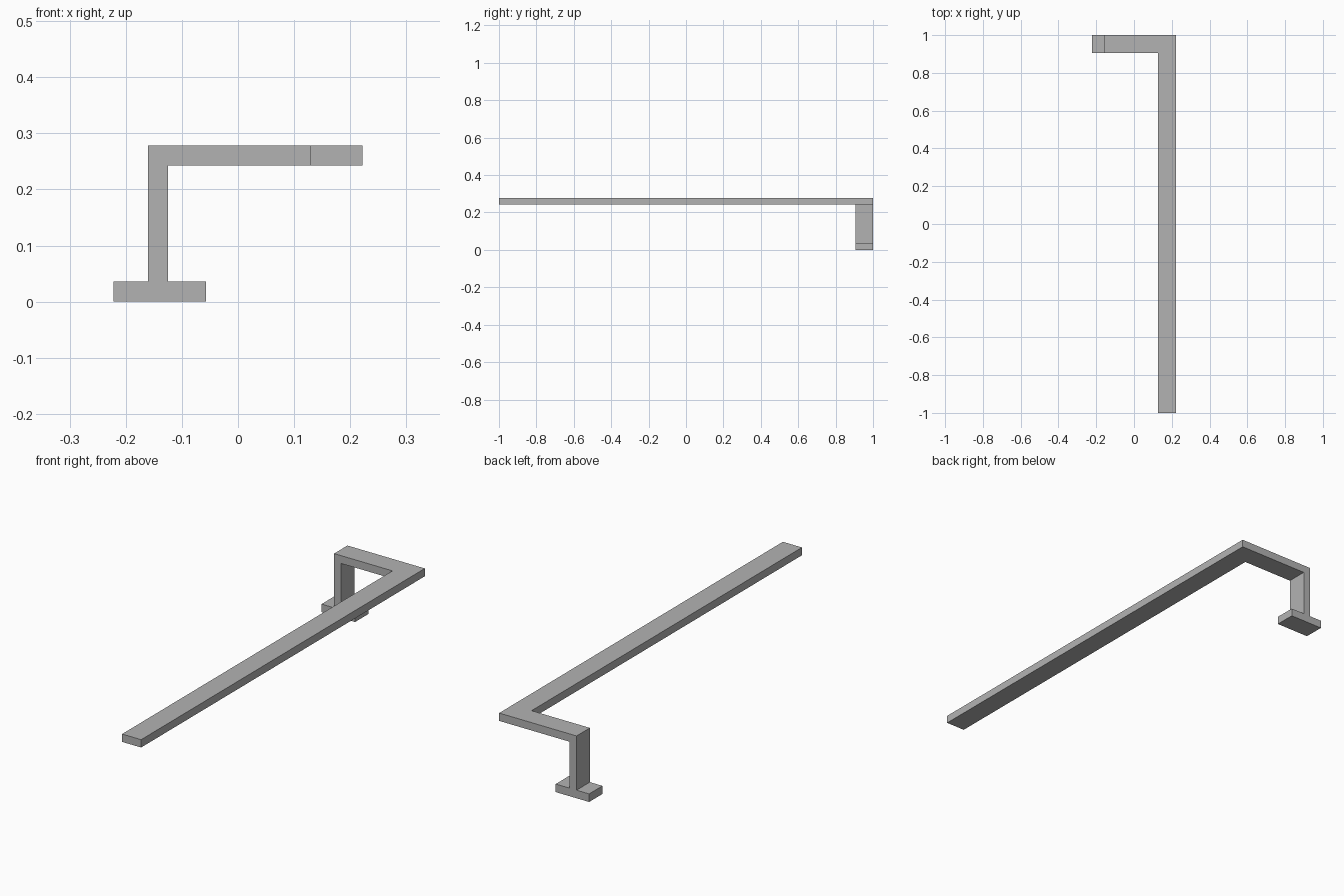
import bpy
import bmesh
import math
from mathutils import Vector

cube = bpy.data.objects.get("Cube")
if cube:
    bpy.data.objects.remove(cube, do_unlink=True)

# Plain grey material
grey = bpy.data.materials.new("mid_grey")
grey.use_nodes = True
colour = (0.45, 0.45, 0.45, 1)
grey.diffuse_color = colour
grey.node_tree.nodes["Principled BSDF"].inputs["Base Color"].default_value = colour

# Main dimensions
HALF_WIDTH, HALF_LENGTH, BAR_WIDTH = 0.222, 1.0, 0.094
TOP, UNDERSIDE, FOOT_TOP = 0.278, 0.243, 0.036
POST_LEFT, POST_RIGHT, FOOT_RIGHT = -0.16, -0.125, -0.057
CORNER = HALF_WIDTH - BAR_WIDTH
BACK_FRONT = HALF_LENGTH - BAR_WIDTH

bm = bmesh.new()


def profile_face(points):
    return bm.faces.new([bm.verts.new((x, BACK_FRONT, z)) for x, z in points])


def extrude(faces, y):
    result = bmesh.ops.extrude_face_region(bm, geom=faces)
    verts = [g for g in result["geom"] if isinstance(g, bmesh.types.BMVert)]
    bmesh.ops.translate(bm, verts=verts, vec=Vector((0, y, 0)))


# Foot, post and cross arm outline
bracket = profile_face([
    (-HALF_WIDTH, 0), (FOOT_RIGHT, 0), (FOOT_RIGHT, FOOT_TOP),
    (POST_RIGHT, FOOT_TOP), (POST_RIGHT, UNDERSIDE), (CORNER, UNDERSIDE),
    (CORNER, TOP), (POST_LEFT, TOP), (POST_LEFT, FOOT_TOP),
    (-HALF_WIDTH, FOOT_TOP)])
# End of the long bar
bar_end = profile_face([
    (CORNER, UNDERSIDE), (HALF_WIDTH, UNDERSIDE),
    (HALF_WIDTH, TOP), (CORNER, TOP)])
bmesh.ops.remove_doubles(bm, verts=bm.verts[:], dist=0.0001)

# Thicken the bracket, then draw the long bar out to the front
back = bmesh.ops.duplicate(bm, geom=bm.verts[:] + bm.edges[:] + bm.faces[:])
back_faces = [g for g in back["geom"] if isinstance(g, bmesh.types.BMFace)]
front_faces = [f for f in bm.faces if f not in back_faces]
bmesh.ops.translate(
    bm, vec=(0, BAR_WIDTH, 0),
    verts=[g for g in back["geom"] if isinstance(g, bmesh.types.BMVert)])
bmesh.ops.bridge_loops(bm, edges=[e for e in bm.edges if e.is_boundary])
bar_face = max(front_faces, key=lambda f: f.calc_center_median().x)
extrude([bar_face], -HALF_LENGTH - BACK_FRONT)

# Merge coplanar faces into clean flat sides
bmesh.ops.recalc_face_normals(bm, faces=bm.faces[:])
bmesh.ops.dissolve_limit(bm, angle_limit=math.radians(1),
                         verts=bm.verts[:], edges=bm.edges[:])
bmesh.ops.recalc_face_normals(bm, faces=bm.faces[:])

mesh = bpy.data.meshes.new("bent_bar_with_foot")
bm.to_mesh(mesh)
bm.free()
mesh.materials.append(grey)
bar = bpy.data.objects.new("bent_bar_with_foot", mesh)
bpy.context.collection.objects.link(bar)
